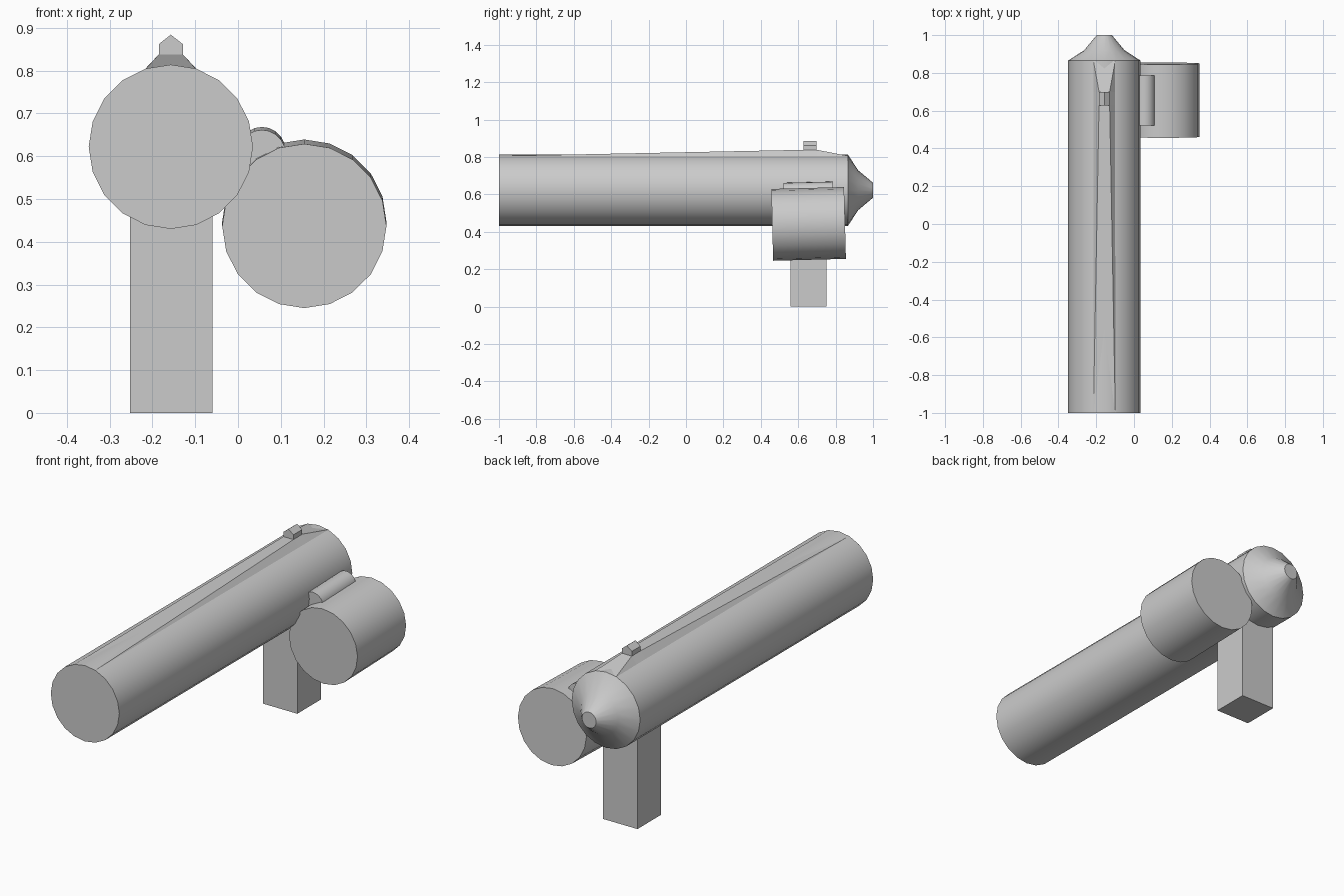
import bpy, bmesh
from math import sin, cos, pi, radians
from mathutils import Matrix, Vector

if "Cube" in bpy.data.objects:
    bpy.data.objects.remove(bpy.data.objects["Cube"])


def loft(name, sections, smooth=True):
    """Skin a list of closed sections with equal point counts, capping both ends."""
    bm = bmesh.new()
    rings = [[bm.verts.new(p) for p in s] for s in sections]
    n = len(rings[0])
    for a, b in zip(rings, rings[1:]):
        for i in range(n):
            j = (i + 1) % n
            bm.faces.new((a[i], a[j], b[j], b[i]))
    bm.faces.new(rings[0])
    bm.faces.new(rings[-1])
    bmesh.ops.recalc_face_normals(bm, faces=bm.faces)
    me = bpy.data.meshes.new(name)
    bm.to_mesh(me)
    bm.free()
    ob = bpy.data.objects.new(name, me)
    bpy.context.collection.objects.link(ob)
    if smooth:
        bpy.ops.object.select_all(action='DESELECT')
        ob.select_set(True)
        bpy.context.view_layer.objects.active = ob
        bpy.ops.object.shade_smooth_by_angle(angle=radians(25))
    return ob


def ring(x, y, z, r, n=20):
    return [(x + r * sin(2 * pi * i / n), y, z + r * cos(2 * pi * i / n)) for i in range(n)]


def tilted_drum(name, x, z, r, y0, y1, tilt=1.5):
    """Cylinder along y, raised slightly towards the back."""
    c = Vector((x, (y0 + y1) / 2, z))
    h = (y1 - y0) / 2
    ob = loft(name, [ring(0, -h, 0, r), ring(0, h, 0, r)])
    ob.data.transform(Matrix.Translation(c) @ Matrix.Rotation(radians(tilt), 4, 'X'))
    return ob


CX, CZ = -0.157, 0.622

# Long tube with stepped conical nose
loft("main_tube", [ring(CX, y, CZ, r) for y, r in
                   ((-1, 0.192), (0.865, 0.192), (0.92, 0.107), (1, 0.04))])

# Tapered rib along the top of the tube
loft("top_rib", [[(CX - 0.059, y, 0.803), (CX - w, y, z), (CX + w, y, z), (CX + 0.059, y, 0.803)]
                 for y, w, z in ((-1, 0.058, 0.805), (0.63, 0.028, 0.838),
                                 (0.70, 0.028, 0.838), (0.865, 0.058, 0.806))], False)

# Small pointed sight on the rib
sight = ((-0.028, 0.83), (-0.028, 0.862), (0, 0.884), (0.028, 0.862), (0.028, 0.83))
loft("sight", [[(CX + x, y, z) for x, z in sight] for y in (0.628, 0.698)], False)

# Side drum and the small connecting roller
tilted_drum("side_drum", 0.155, 0.442, 0.192, 0.461, 0.85)
tilted_drum("connector_roller", 0.056, 0.61, 0.055, 0.522, 0.787)

# Square post
loft("post", [[(x, y, z) for x, y in ((-0.253, 0.56), (-0.06, 0.56), (-0.06, 0.75), (-0.253, 0.75))]
              for z in (0, 0.5)], False)
